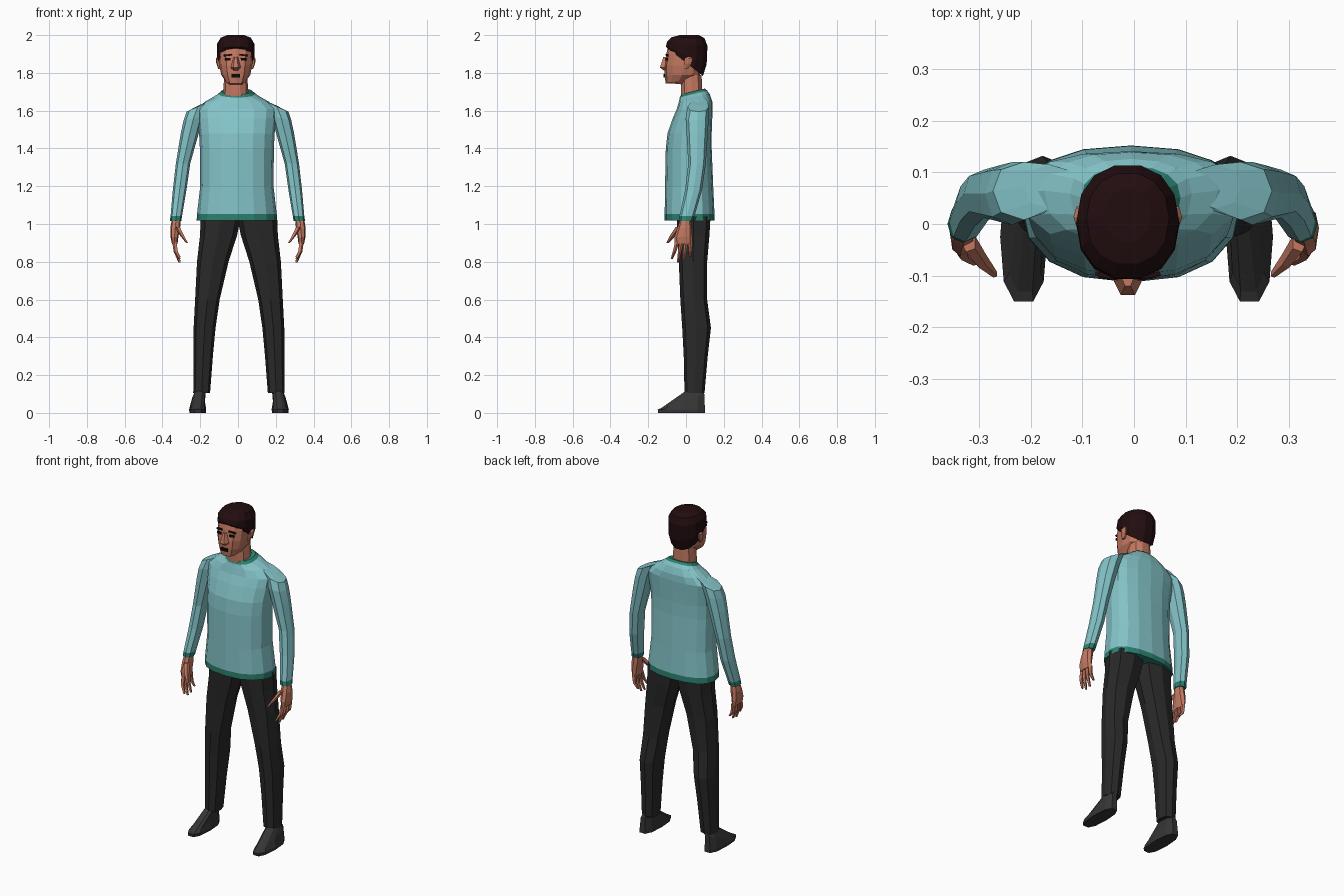
import bpy, bmesh, math
from mathutils import Matrix


def material(name, rgb):
    m = bpy.data.materials.new(name)
    m.diffuse_color = (*rgb, 1)
    return m


SWEATER = material("light_blue_knit", (0.23, 0.55, 0.58))
TRIM = material("teal_trim", (0.025, 0.22, 0.16))
PANTS = material("charcoal_cloth", (0.022, 0.022, 0.022))
SHOE = material("dark_grey_leather", (0.036, 0.036, 0.036))
SKIN = material("skin", (0.55, 0.19, 0.12))
HAIR = material("dark_brown_hair", (0.016, 0.004, 0.005))
BLACK = material("black", (0.003, 0.003, 0.003))


def power(v, e):
    return math.copysign(abs(v) ** e, v)


def finish(name, bm, mats):
    bmesh.ops.recalc_face_normals(bm, faces=bm.faces)
    me = bpy.data.meshes.new(name)
    bm.to_mesh(me)
    bm.free()
    for m in mats:
        me.materials.append(m)
    ob = bpy.data.objects.new(name, me)
    bpy.context.collection.objects.link(ob)
    return ob


def loft(name, rings, mats, n=8, p=2.3, bias=0.5, side=1, dx=0.0, trim=()):
    """Skin over rings (x0, x1, y0, y1, z, slope in x, slope in y).
    bias = where along y the ring is widest; trim = segments using material 1."""
    bm = bmesh.new()
    loops = []
    for ring in rings:
        x0, x1, y0, y1, z, sx, sy = (tuple(ring) + (0, 0))[:7]
        cx, cy, my = (x0 + x1) / 2, y0 + (y1 - y0) * bias, (y0 + y1) / 2
        loop = []
        for i in range(n):
            a = 2 * math.pi * (i + (0.5 if n == 4 else 0)) / n
            c, s = power(math.cos(a), 2 / p), power(math.sin(a), 2 / p)
            x = cx + c * (x1 - x0) / 2
            y = cy + s * ((y1 - cy) if s > 0 else (cy - y0))
            zz = z + sx * (x - cx) + sy * (y - my)
            loop.append(bm.verts.new((side * x + dx, y, zz)))
        loops.append(loop)
    for k in range(len(loops) - 1):
        a, b = loops[k], loops[k + 1]
        for i in range(n):
            j = (i + 1) % n
            f = bm.faces.new((a[i], a[j], b[j], b[i]))
            f.material_index = 1 if k in trim else 0
    for cap, seg in ((loops[0], 0), (loops[-1], len(loops) - 2)):
        f = bm.faces.new(cap)
        f.material_index = 1 if seg in trim else 0
    return finish(name, bm, mats)


def plate(name, x, y, z, w, h, turn, mat, tilt=0):
    bm = bmesh.new()
    bmesh.ops.create_cube(bm, size=1, matrix=Matrix.Translation((x, y, z))
                          @ Matrix.Rotation(turn, 4, 'Z') @ Matrix.Rotation(tilt, 4, 'Y')
                          @ Matrix.Diagonal((w, 0.008, h, 1)))
    return finish(name, bm, [mat])


def sym(w, *rest):
    return (-w, w) + rest


# Sweater body, with hem and collar bands
loft("sweater_body", [
    sym(.213, -.113, .152, 1.018), sym(.211, -.113, .151, 1.052),
    sym(.194, -.111, .144, 1.2), sym(.196, -.107, .136, 1.4),
    sym(.2, -.098, .136, 1.48), sym(.208, -.07, .139, 1.56),
    sym(.212, -.048, .141, 1.61), sym(.168, -.038, .139, 1.648),
    sym(.118, -.034, .126, 1.675, 0, .15), sym(.096, -.033, .112, 1.688, 0, .25),
    sym(.08, -.024, .1, 1.702, 0, .25)],
    [SWEATER, TRIM], n=16, p=2.3, bias=.58, dx=-.006, trim=(0, 9))

HX = -.012  # the head sits slightly off centre

# Neck and head
loft("neck", [sym(.07, -.03, .09, 1.66), sym(.06, -.03, .085, 1.79)], [SKIN], n=10, dx=HX)
loft("head", [
    sym(.038, -.1, .0, 1.742, 0, -.1), sym(.055, -.108, .03, 1.757, 0, .2),
    sym(.077, -.113, .075, 1.79), sym(.087, -.114, .088, 1.84),
    sym(.091, -.104, .093, 1.9), sym(.086, -.094, .09, 1.95),
    sym(.06, -.06, .07, 1.98)], [SKIN], n=12, p=2.4, dx=HX)

# Hair cap, low at the nape and high at the forehead
loft("hair", [
    sym(.092, -.1, .092, 1.857, 0, .78 * -1), sym(.1, -.109, .112, 1.893, 0, -.42),
    sym(.099, -.103, .116, 1.953, 0, -.1), sym(.08, -.078, .1, 1.986, 0, -.03),
    sym(.045, -.035, .07, 2.0)], [HAIR], n=14, p=2.2, dx=HX)

# Face details
loft("nose", [sym(.012, -.118, -.09, 1.812), sym(.027, -.142, -.08, 1.828),
              sym(.011, -.122, -.09, 1.885)], [SKIN], n=6, p=2, dx=HX)
plate("mouth", HX, -.114, 1.785, .044, .018, 0, BLACK)
for s, tag in ((1, "left"), (-1, "right")):
    plate(tag + "_eye", HX + s * .042, -.1025, 1.872, .03, .012, s * .22, BLACK)
    plate(tag + "_eyebrow", HX + s * .042, -.1, 1.894, .042, .009, s * .22, HAIR, s * .12)
    loft(tag + "_ear", [(.08, .092, -.012, .012, 1.82), (.08, .103, -.012, .032, 1.85),
                        (.08, .105, -.008, .036, 1.875), (.08, .096, .0, .026, 1.888)],
         [SKIN], n=6, side=s, dx=HX)

    # Sleeve with cuff band
    loft(tag + "_sleeve", [
        (.297, .358, -.036, .036, 1.015), (.293, .354, -.034, .045, 1.043),
        (.27, .342, -.005, .085, 1.18), (.25, .326, .012, .105, 1.32),
        (.205, .3, .003, .115, 1.48), (.18, .285, -.002, .12, 1.56, -.2),
        (.15, .27, .008, .12, 1.621, -.45), (.11, .21, .03, .115, 1.648, -.45)],
        [SWEATER, TRIM], n=8, p=2.3, side=s, dx=-.003, trim=(0,))

    # Hand: palm, thumb and four fingers
    loft(tag + "_palm", [(.304, .35, -.028, .026, 1.03), (.306, .358, -.045, .03, .98),
                         (.316, .357, -.062, .034, .93), (.32, .35, -.06, .034, .895)],
         [SKIN], n=8, side=s)
    loft(tag + "_thumb", [(.305, .335, -.055, -.015, .985), (.285, .308, -.085, -.052, .94),
                          (.264, .276, -.104, -.09, .9)], [SKIN], n=5, side=s)
    for i in range(4):
        y, tip = -.046 + i * .023, -.075 + i * .032
        end = (.815, .795, .8, .825)[i]
        mid = (y + tip) / 2
        loft(f"{tag}_finger_{i + 1}", [
            (.322, .348, y - .012, y + .012, .905), (.318, .341, mid - .01, mid + .01, .855),
            (.302, .315, tip - .006, tip + .006, end)], [SKIN], n=5, side=s)

    # Trouser leg
    loft(tag + "_trouser_leg", [
        (.153, .242, -.008, .098, .105), (.138, .24, -.012, .115, .3),
        (.124, .24, -.02, .132, .45), (.102, .232, -.03, .112, .6),
        (.055, .222, -.038, .112, .8), (.01, .206, -.045, .124, .94),
        (-.01, .202, -.05, .13, 1.04)], [PANTS], n=8, p=2.6, side=s, dx=.005)

    # Shoe
    loft(tag + "_shoe", [
        (.175, .262, -.152, .105, 0), (.173, .264, -.155, .105, .018),
        (.18, .252, -.135, .102, .06, 0, .3), (.175, .235, -.005, .096, .115)],
        [SHOE], n=10, p=2.6, side=s, dx=.005)
